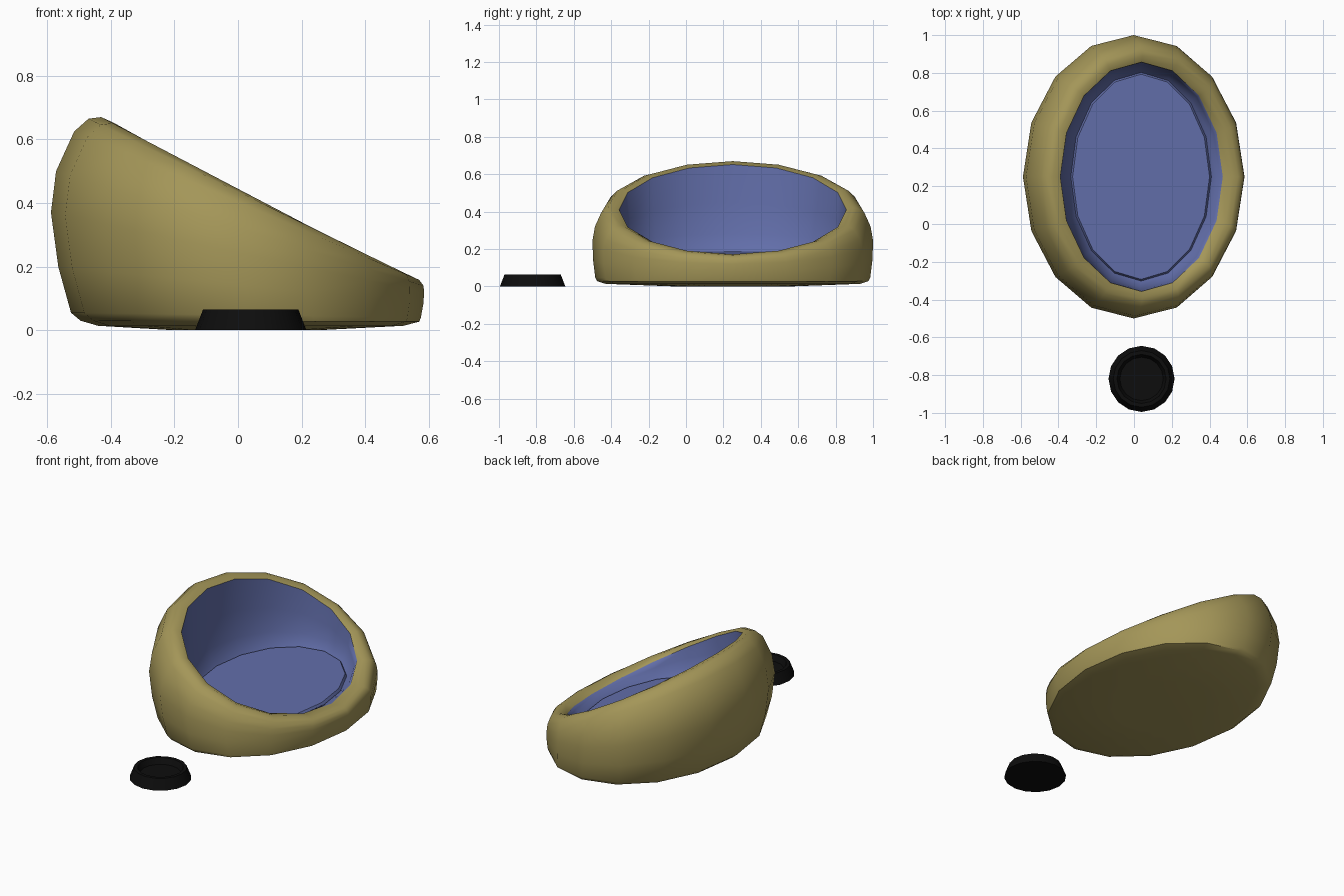
import bpy, bmesh, math

if "Cube" in bpy.data.objects:
    bpy.data.objects.remove(bpy.data.objects["Cube"])

SIDES = 16


def material(name, rgb):
    m = bpy.data.materials.new(name)
    m.diffuse_color = (*rgb, 1.0)
    m.use_nodes = True
    m.node_tree.nodes["Principled BSDF"].inputs["Base Color"].default_value = m.diffuse_color
    return m


GOLD = material("olive gold fabric", (0.37, 0.305, 0.098))
BLUE = material("slate blue lining", (0.122, 0.156, 0.40))
BLACK = material("black plastic", (0.004, 0.004, 0.004))


def ring_loft(name, location, rings, materials, angle, first_inner=None):
    """Loft oval rings (x_back, z_back, x_front, z_front, y_radius), capping both ends."""
    bm = bmesh.new()
    loops = []
    for xb, zb, xf, zf, ry in rings:
        loop = []
        for k in range(SIDES):
            a = 2 * math.pi * k / SIDES
            t = (1 + math.cos(a)) / 2          # 0 at the tall back, 1 at the low front
            loop.append(bm.verts.new((xb + (xf - xb) * t, ry * math.sin(a), zb + (zf - zb) * t)))
        loops.append(loop)
    for i in range(len(loops) - 1):
        lo, hi = loops[i], loops[i + 1]
        for k in range(SIDES):
            n = (k + 1) % SIDES
            f = bm.faces.new((lo[k], lo[n], hi[n], hi[k]))
            if first_inner is not None and i >= first_inner:
                f.material_index = 1
    bm.faces.new(loops[0][::-1])
    top = bm.faces.new(loops[-1])
    if first_inner is not None:
        top.material_index = 1
    bmesh.ops.recalc_face_normals(bm, faces=bm.faces)
    me = bpy.data.meshes.new(name)
    bm.to_mesh(me)
    bm.free()
    for m in materials:
        me.materials.append(m)
    ob = bpy.data.objects.new(name, me)
    ob.location = location
    bpy.context.collection.objects.link(ob)
    bpy.ops.object.select_all(action="DESELECT")
    ob.select_set(True)
    bpy.context.view_layer.objects.active = ob
    bpy.ops.object.shade_smooth_by_angle(angle=math.radians(angle))
    return ob


# Pet bed: padded sloping shell, blue lining and cushion floor
bed = [
    (-0.20, 0.000, 0.25, 0.000, 0.30),    # underside
    (-0.44, 0.014, 0.52, 0.014, 0.68),
    (-0.495, 0.030, 0.57, 0.027, 0.725),
    (-0.525, 0.055, 0.575, 0.040, 0.735),
    (-0.565, 0.200, 0.583, 0.085, 0.747),  # outer wall
    (-0.588, 0.370, 0.585, 0.120, 0.75),
    (-0.572, 0.500, 0.583, 0.140, 0.737),
    (-0.515, 0.625, 0.570, 0.158, 0.705),
    (-0.470, 0.665, 0.550, 0.167, 0.67),   # rim
    (-0.430, 0.670, 0.520, 0.172, 0.64),
    (-0.390, 0.652, 0.470, 0.168, 0.607),  # lining starts
    (-0.385, 0.450, 0.455, 0.165, 0.597),
    (-0.375, 0.280, 0.440, 0.160, 0.585),
    (-0.345, 0.185, 0.420, 0.150, 0.56),
    (-0.335, 0.172, 0.410, 0.140, 0.552),  # seam groove
    (-0.325, 0.188, 0.400, 0.155, 0.543),  # cushion top
]
ring_loft("pet_bed", (0, 0.25, 0), bed, [GOLD, BLUE], 50, first_inner=10)


# Food bowl: tapered dish with a sunken middle
def circle(r, z):
    return (-r, z, r, z, r)


ring_loft("food_bowl", (0.04, -0.82, 0),
          [circle(0.175, 0), circle(0.15, 0.065), circle(0.13, 0.065), circle(0.115, 0.03)],
          [BLACK], 30)
